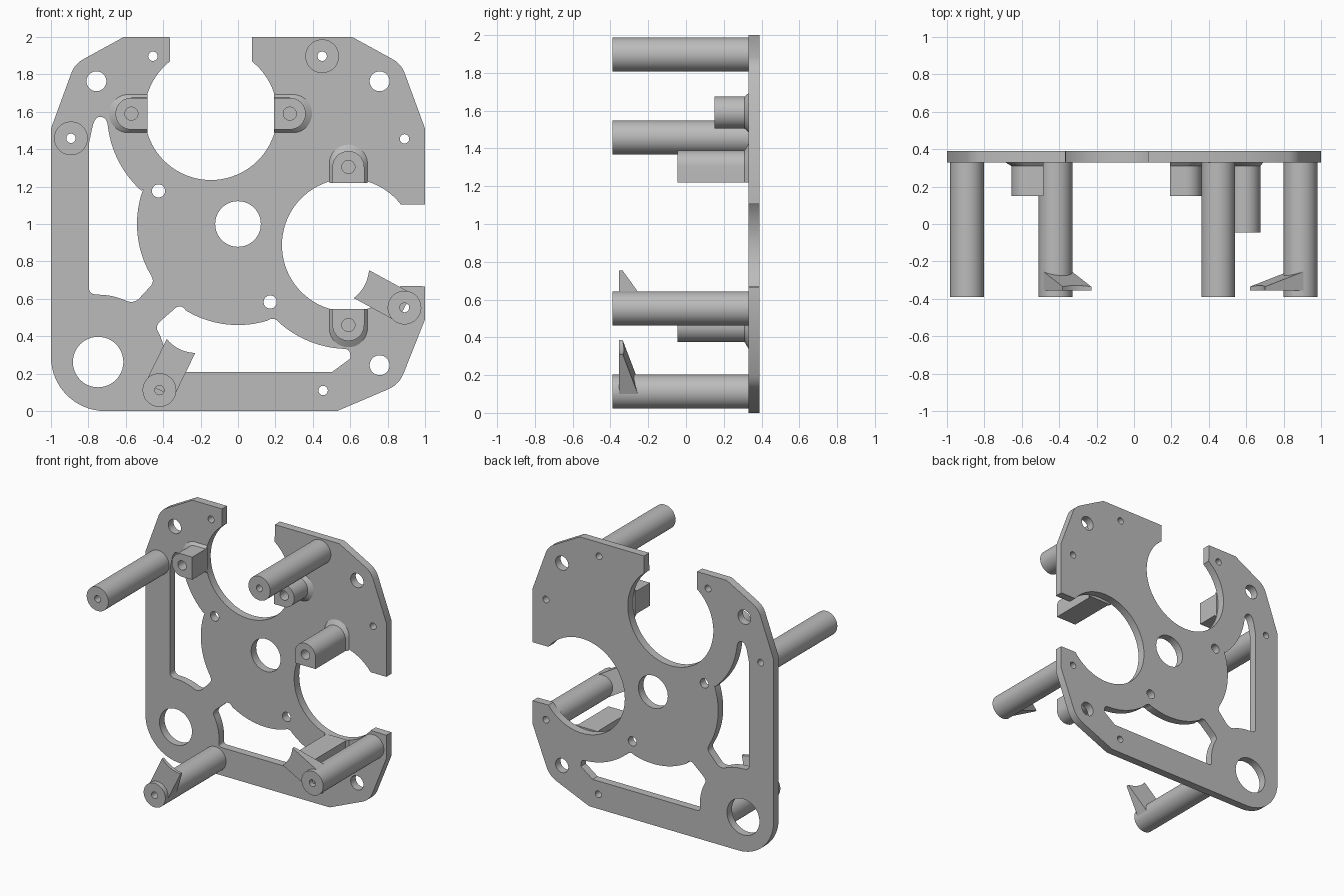
import bpy, bmesh
from math import cos, sin, radians, atan2, hypot, pi

cube = bpy.data.objects.get("Cube")
if cube:
    bpy.data.objects.remove(cube, do_unlink=True)

grey = bpy.data.materials.new("plain_grey")
grey.use_nodes = True
grey.diffuse_color = (0.5, 0.5, 0.5, 1)
grey.node_tree.nodes["Principled BSDF"].inputs["Base Color"].default_value = (0.5, 0.5, 0.5, 1)


def arc(x, z, r, a0, a1, n=24):
    angles = [radians(a0 + (a1 - a0) * i / n) for i in range(n + 1)]
    return [(x + r * cos(a), z + r * sin(a)) for a in angles]


def circle(x, z, r, n=48):
    return arc(x, z, r, 0, 360, n)[:-1]


def bend(a, b, c, n=6):
    """Rounded corner from a to c, pulled towards b."""
    ts = [i / n for i in range(n + 1)]
    return [tuple((1 - t) ** 2 * p + 2 * t * (1 - t) * q + t * t * r
                  for p, q, r in zip(a, b, c)) for t in ts]


def prism(name, loops, front, back, reshape=None):
    """Outline with holes in the xz plane, solid between two y values."""
    curve = bpy.data.curves.new(name, "CURVE")
    curve.dimensions = "2D"
    curve.fill_mode = "BOTH"
    curve.extrude = (back - front) / 2
    for loop in loops:
        pts = [p for i, p in enumerate(loop)
               if hypot(p[0] - loop[i - 1][0], p[1] - loop[i - 1][1]) > 0.001]
        spline = curve.splines.new("POLY")
        spline.points.add(len(pts) - 1)
        for point, (x, z) in zip(spline.points, pts):
            point.co = (x, z, 0, 1)
        spline.use_cyclic_u = True
    obj = bpy.data.objects.new(name, curve)
    bpy.context.collection.objects.link(obj)
    bpy.ops.object.select_all(action="DESELECT")
    bpy.context.view_layer.objects.active = obj
    obj.select_set(True)
    bpy.ops.object.convert(target="MESH")
    obj = bpy.context.view_layer.objects.active
    bm = bmesh.new()
    bm.from_mesh(obj.data)
    bmesh.ops.remove_doubles(bm, verts=bm.verts, dist=0.0001)
    middle = (front + back) / 2
    for v in bm.verts:
        x, z, y = v.co
        v.co = (x, middle + y, z)
        if reshape:
            reshape(v.co, v.co.y < middle)
    bmesh.ops.recalc_face_normals(bm, faces=bm.faces)
    bm.to_mesh(obj.data)
    bm.free()
    obj.data.materials.clear()
    obj.data.materials.append(grey)
    bpy.ops.object.shade_smooth_by_angle(angle=radians(30))
    return obj


FRONT, BACK, TIP = 0.33, 0.39, -0.39
posts = [(0.45, 1.897), (-0.893, 1.458), (-0.42, 0.112), (0.89, 0.553)]

# Plate outline with two open round cutouts
outline = (
    arc(-0.71, 0.29, 0.29, 180, 270, 16) + [(0.53, 0)]
    + bend((0.80, 0.115), (0.86, 0.14), (0.885, 0.20))
    + [(1, 0.49), (1, 0.667)]
    + arc(0.59, 0.887, 0.355, 322, 38, 64)
    + [(1, 1.105), (1, 1.51)]
    + bend((0.89, 1.81), (0.87, 1.86), (0.82, 1.885))
    + [(0.61, 2), (0.075, 2)]
    + arc(-0.145, 1.59, 0.355, 52, -232, 64)
    + [(-0.365, 2), (-0.61, 2)]
    + bend((-0.82, 1.885), (-0.87, 1.86), (-0.89, 1.81))
    + [(-1, 1.51)])

# Side window between the hub ring and the left edge
side_window = (
    bend((-0.797, 0.66), (-0.797, 0.622), (-0.748, 0.622))
    + arc(-0.748, 0.262, 0.36, 90, 66, 8)
    + bend((-0.60, 0.59), (-0.56, 0.573), (-0.53, 0.60))
    + bend((-0.47, 0.665), (-0.445, 0.69), (-0.463, 0.722))
    + arc(0, 1, 0.54, 211, 160)
    + arc(-0.145, 1.59, 0.555, 228, 186)
    + bend((-0.697, 1.532), (-0.705, 1.573), (-0.737, 1.573))
    + bend((-0.737, 1.573), (-0.765, 1.573), (-0.778, 1.52))
    + [(-0.797, 1.43)])

# Lower window between the hub ring and the bottom edge
lower_window = (
    arc(-0.748, 0.262, 0.36, -5, 29, 10)
    + bend((-0.433, 0.437), (-0.44, 0.46), (-0.41, 0.485))
    + bend((-0.335, 0.55), (-0.305, 0.575), (-0.278, 0.537))
    + arc(0, 1, 0.54, 239, 287)
    + bend((0.16, 0.485), (0.195, 0.508), (0.225, 0.468))
    + arc(0.59, 0.887, 0.555, 229, 268)
    + bend((0.571, 0.332), (0.605, 0.33), (0.60, 0.28))
    + [(0.503, 0.209)]
    + bend((-0.36, 0.209), (-0.39, 0.209), (-0.389, 0.231)))

holes = [circle(0, 1, 0.122), circle(-0.748, 0.262, 0.135)]
holes += [circle(x, z, 0.053) for x, z in [(-0.757, 1.763), (0.757, 1.763), (0.757, 0.245)]]
holes += [circle(x, z, 0.035) for x, z in [(-0.425, 1.177), (0.172, 0.583)]]
blind_post = posts[2]
holes += [circle(x, z, 0.025) for x, z in
          [(-0.455, 1.897), (0.89, 1.455), (0.455, 0.11)] + [p for p in posts if p != blind_post]]
prism("base_plate", [outline, side_window, lower_window] + holes, FRONT, BACK)

# Hollow standoff posts
for i, (x, z) in enumerate(posts):
    prism(f"standoff_post_{i + 1}", [circle(x, z, 0.09), circle(x, z, 0.025)], TIP, FRONT)


# D-shaped bosses, flat side facing the round cutouts, with flared feet
def boss(name, x, z, facing, front):
    r = 0.085
    a = radians(facing)
    dx, dz = cos(a) * r, sin(a) * r
    foot = (x + dx, z + dz)

    def shape(grow):
        pts = arc(x, z, r, facing + 90, facing + 270) \
            + [(x + dx + dz, z + dz - dx), (x + dx - dz, z + dz + dx)]
        return [(foot[0] + (px - foot[0]) * grow, foot[1] + (pz - foot[1]) * grow) for px, pz in pts]

    def flare(co, is_front):
        if is_front:
            co.x = foot[0] + (co.x - foot[0]) / 1.2
            co.z = foot[1] + (co.z - foot[1]) / 1.2

    floor = FRONT - 0.05
    prism(name, [shape(1), circle(x, z, 0.035, 32)], front, floor)
    prism(name + "_base", [shape(1)], floor, FRONT)
    prism(name + "_flare", [shape(1.2)], FRONT - 0.02, FRONT, flare)


boss("left_cutout_boss", 0.277, 1.59, 180, 0.15)
boss("right_cutout_boss", -0.57, 1.59, 0, 0.15)
boss("upper_side_boss", 0.59, 1.305, 270, -0.045)
boss("lower_side_boss", 0.59, 0.46, 90, -0.045)


# Wedge-shaped clips near the post tips, thinning outwards
def clip(name, post, dx, dz):
    length, half = 0.262, 0.085
    size = hypot(dx, dz)
    dx, dz = dx / size, dz / size
    tip = [(length - 0.018 * (1 - (t / 4) ** 2), half * t / 4) for t in range(-4, 5)]
    local = [(0, -half)] + tip + [(0, half)]
    loop = [(post[0] + u * dx - v * dz, post[1] + u * dz + v * dx) for u, v in local]

    def taper(co, is_front):
        if not is_front:
            u = (co.x - post[0]) * dx + (co.z - post[1]) * dz
            co.y = -0.335 + 0.09 * (1 - u / length)

    prism(name, [loop], -0.355, -0.245, taper)


clip("lower_clip", posts[2], 0.44, 0.9)
clip("side_clip", posts[3], -0.88, 0.48)
